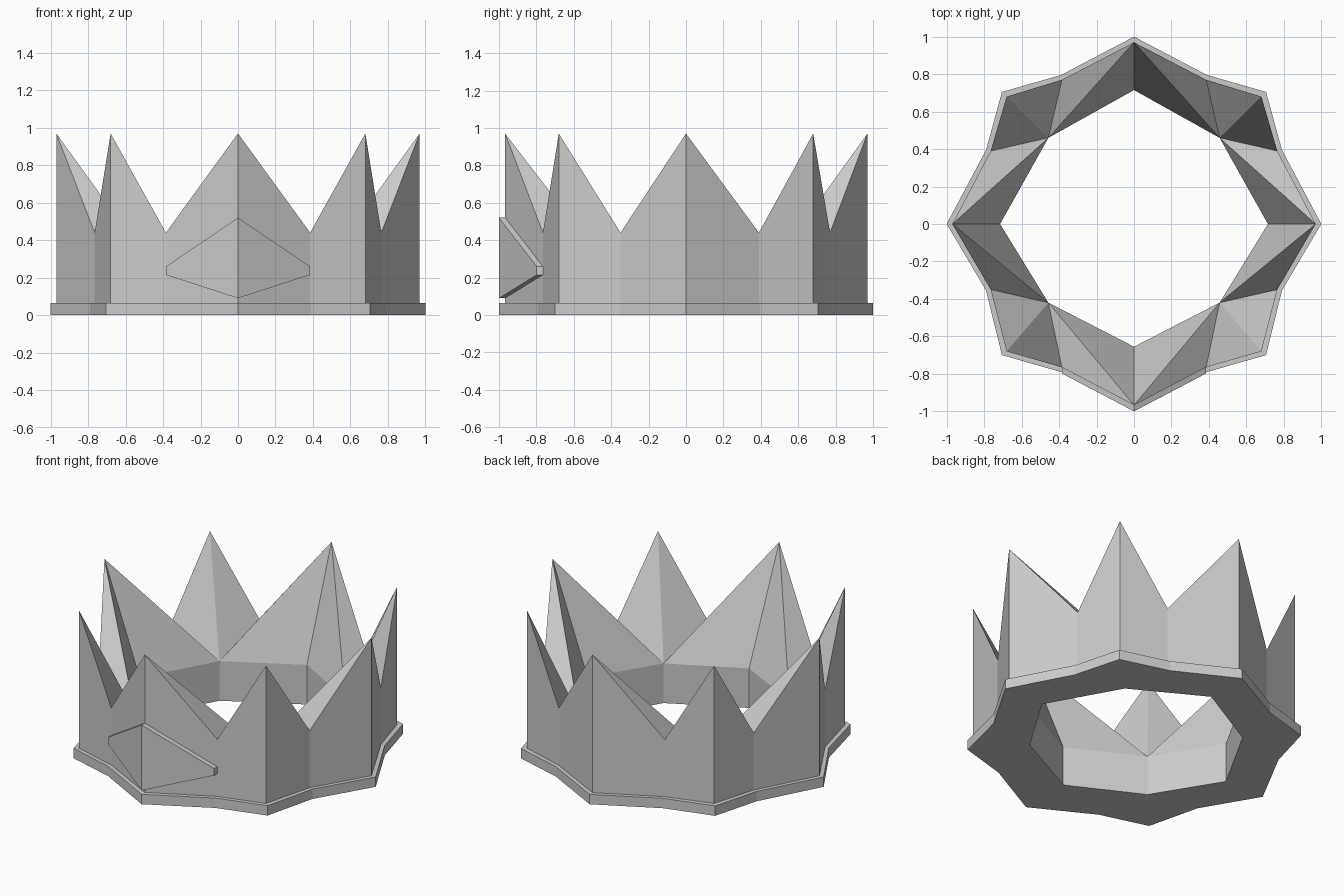
import bpy

if "Cube" in bpy.data.objects:
    bpy.data.objects.remove(bpy.data.objects["Cube"])


def full_loop(half):
    """Mirror a back-to-front half outline across x = 0 into a closed loop."""
    return half + [(-x, y) for x, y in half[-2:0:-1]]


def make_object(name, verts, faces):
    mesh = bpy.data.meshes.new(name)
    mesh.from_pydata(verts, [], faces)
    mesh.update()
    obj = bpy.data.objects.new(name, mesh)
    bpy.context.collection.objects.link(obj)
    return obj


# Half outlines: points and valleys alternate, starting at the back
band = full_loop([(0, 1), (.39, .795), (.705, .705), (.79, .395), (1, 0),
                  (.79, -.355), (.705, -.7), (.39, -.79), (0, -1)])
wall = full_loop([(0, .97), (.385, .77), (.68, .68), (.765, .39), (.97, 0),
                  (.765, -.35), (.68, -.68), (.385, -.765), (0, -.967)])
hole = full_loop([(0, .715), (.457, .46), (.715, 0), (.457, -.42), (0, -.655)])

BAND_Z, INNER_Z, PEAK_Z, VALLEY_Z = .065, .26, .97, .44
n, m = len(band), len(hole)

# Crown: base band, outer wall with spikes, sloped inside and octagonal hole
verts = [(x, y, 0) for x, y in band]
verts += [(x, y, BAND_Z) for x, y in band]
verts += [(x, y, BAND_Z) for x, y in wall]
verts += [(x, y, VALLEY_Z if i % 2 else PEAK_Z) for i, (x, y) in enumerate(wall)]
verts += [(x, y, INNER_Z) for x, y in hole]
verts += [(x, y, 0) for x, y in hole]
top, inner, bottom = 3 * n, 4 * n, 4 * n + m

faces = []
for ring in range(3):
    for i in range(n):
        j = (i + 1) % n
        a, b = ring * n, (ring + 1) * n
        faces.append((a + i, b + i, b + j, a + j))
for k in range(m):
    k2 = (k + 1) % m
    faces.append((inner + k, bottom + k, bottom + k2, inner + k2))
    # underside, between the band outline and the hole
    faces.append((2 * k, 2 * k + 1, (2 * k + 2) % n, bottom + k2, bottom + k))
for k in range(1, m, 2):
    p = 2 * k
    corner = inner + k
    # diagonal spike, then the broad axis spikes either side
    faces.append((top + p - 1, top + p, corner))
    faces.append((top + p, top + p + 1, corner))
    for peak, valley, mid in ((p - 2, p - 1, k - 1), ((p + 2) % n, p + 1, (k + 1) % m)):
        faces.append((top + peak, top + valley, corner))
        faces.append((top + peak, corner, inner + mid))
crown = make_object("crown_body", verts, faces)

# Front plate: folded diamond lying on the front spike
outline = [(0, .52), (.385, .26), (.385, .215), (0, .09), (-.385, .215), (-.385, .26)]
verts = [(x, (-.967 if x == 0 else -.765) + d, z) for d in (-.033, 0) for x, z in outline]
faces = [(0, 3, 2, 1), (0, 5, 4, 3), (6, 7, 8, 9), (6, 9, 10, 11)]
faces += [(i, (i + 1) % 6, (i + 1) % 6 + 6, i + 6) for i in range(6)]
plate = make_object("front_plate", verts, faces)

# Consistent outward normals
import bmesh
for obj in (crown, plate):
    bm = bmesh.new()
    bm.from_mesh(obj.data)
    bmesh.ops.recalc_face_normals(bm, faces=bm.faces)
    bm.to_mesh(obj.data)
    bm.free()
